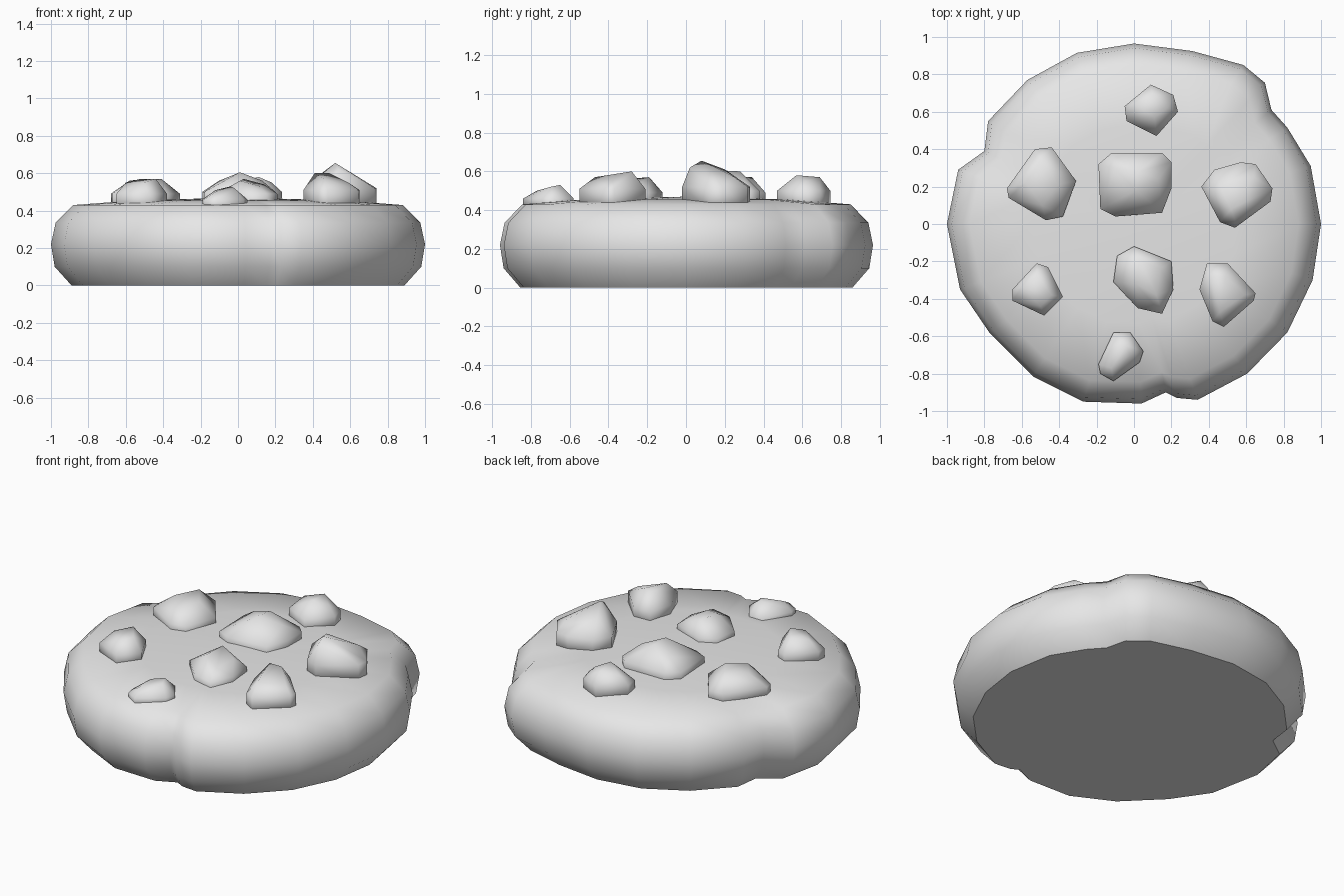
import bpy
import bmesh

default = bpy.data.objects.get("Cube")
if default:
    bpy.data.objects.remove(default, do_unlink=True)

# Single plain grey for everything
grey = bpy.data.materials.new("plain grey")
grey.use_nodes = True
colour = (0.8, 0.8, 0.8, 1.0)
grey.diffuse_color = colour
grey.node_tree.nodes["Principled BSDF"].inputs["Base Color"].default_value = colour


def finish(bm, name):
    """Turn a bmesh into a smooth shaded, coloured object."""
    bmesh.ops.recalc_face_normals(bm, faces=bm.faces)
    for face in bm.faces:
        face.smooth = True
    mesh = bpy.data.meshes.new(name)
    bm.to_mesh(mesh)
    bm.free()
    mesh.materials.append(grey)
    obj = bpy.data.objects.new(name, mesh)
    bpy.context.collection.objects.link(obj)
    return obj


def build_dough(outline, profile, centre_height):
    """Stack scaled copies of the outline, with a flat base and domed top."""
    bm = bmesh.new()
    rings = [[bm.verts.new((x * s / 100, y * s / 100, z)) for x, y in outline]
             for s, z in profile]
    count = len(outline)
    for low, high in zip(rings, rings[1:]):
        for i in range(count):
            j = (i + 1) % count
            bm.faces.new((low[i], low[j], high[j], high[i]))
    centre = bm.verts.new((0, 0, centre_height))
    for i in range(count):
        bm.faces.new((rings[-1][i], rings[-1][(i + 1) % count], centre))
    base = bm.faces.new(rings[0])
    for edge in base.edges:
        edge.smooth = False
    return finish(bm, "cookie_dough")


def build_chip(name, shoulder, outline, top):
    """Chunk: upright sides up to the shoulder, then a hull to the top points."""
    bm = bmesh.new()
    for x, y in outline:
        for z in (40, shoulder):
            bm.verts.new((x / 100, y / 100, z / 100))
    for point in top:
        bm.verts.new([c / 100 for c in point])
    hull = bmesh.ops.convex_hull(bm, input=bm.verts)
    loose = set(hull["geom_interior"]) | set(hull["geom_unused"])
    bmesh.ops.delete(bm, geom=[g for g in loose if isinstance(g, bmesh.types.BMVert)],
                     context="VERTS")
    bmesh.ops.dissolve_limit(bm, angle_limit=0.08, verts=bm.verts, edges=bm.edges)
    return finish(bm, name)


# Dough: uneven round outline with three notches (hundredths), clockwise
outline = [
    (0, 96.5), (31, 92.5), (58.5, 85), (70, 75.5), (73.5, 61), (82, 51.5),
    (94.5, 31), (100, 0), (95.5, -30), (82, -58), (60.5, -80), (34, -94),
    (23, -93), (17, -90), (4, -96), (-27, -95), (-54, -81.5), (-77, -58.5),
    (-93, -35), (-100, 0), (-94, 29), (-80, 39), (-78, 55), (-57, 77), (-30.5, 91.5),
]
profile = [(0.89, 0), (0.98, 0.1), (1, 0.22), (0.975, 0.335), (0.88, 0.43), (0.55, 0.455)]
build_dough(outline, profile, 0.47)

# Chunks on top
build_chip("back_chip", 50,
           [(-5, 63), (9, 74.5), (21, 69), (23.5, 60), (12, 47), (-4, 55)],
           [(0, 64, 55), (10, 69, 57), (11, 57, 58), (18, 62, 55)])
build_chip("right_back_chip", 49,
           [(-68, 19), (-53, 40), (-44, 41), (-31, 23), (-38, 4), (-47, 2), (-67, 14)],
           [(-58, 22, 56), (-50, 34, 57), (-41, 21, 57), (-49, 10, 55)])
build_chip("middle_back_chip", 50,
           [(-19, 32), (-12, 38), (15, 38), (20, 33), (20, 19), (15, 6), (-10, 4), (-18, 8)],
           [(1, 18, 60.5), (2, 28, 60), (-10, 30, 56), (13, 24, 56)])
build_chip("left_back_chip", 52,
           [(36, 20), (43, 29), (57, 33), (65, 32), (74, 19), (73, 12), (54, -2), (46, 1)],
           [(52, 8, 65.5), (54, 2, 62), (46, 20, 61), (64, 25, 57)])
build_chip("right_front_chip", 49,
           [(-65, -35), (-52, -21), (-46, -23), (-38, -39), (-48, -49), (-65, -41)],
           [(-60, -34, 55), (-52, -27, 57), (-44, -38, 57), (-50, -44, 55)])
build_chip("middle_front_chip", 49,
           [(-11, -31), (-9, -17), (0, -12), (20, -20), (21, -35), (15, -48), (2, -45)],
           [(3, -19, 57), (1, -32, 56), (14, -24, 54), (12, -38, 53)])
build_chip("left_front_chip", 51,
           [(35, -35), (39, -21), (50, -21), (65, -37), (64, -41), (48, -55), (42, -52)],
           [(41, -28, 60), (49, -28, 60), (59, -38, 55), (46, -47, 57)])
build_chip("front_chip", 46,
           [(-19, -75), (-11, -58), (-2, -58), (5, -68), (3, -74), (-11, -84), (-18, -80)],
           [(-12, -67, 51), (-4, -65, 53), (-2, -70, 52), (-12, -77, 50)])
